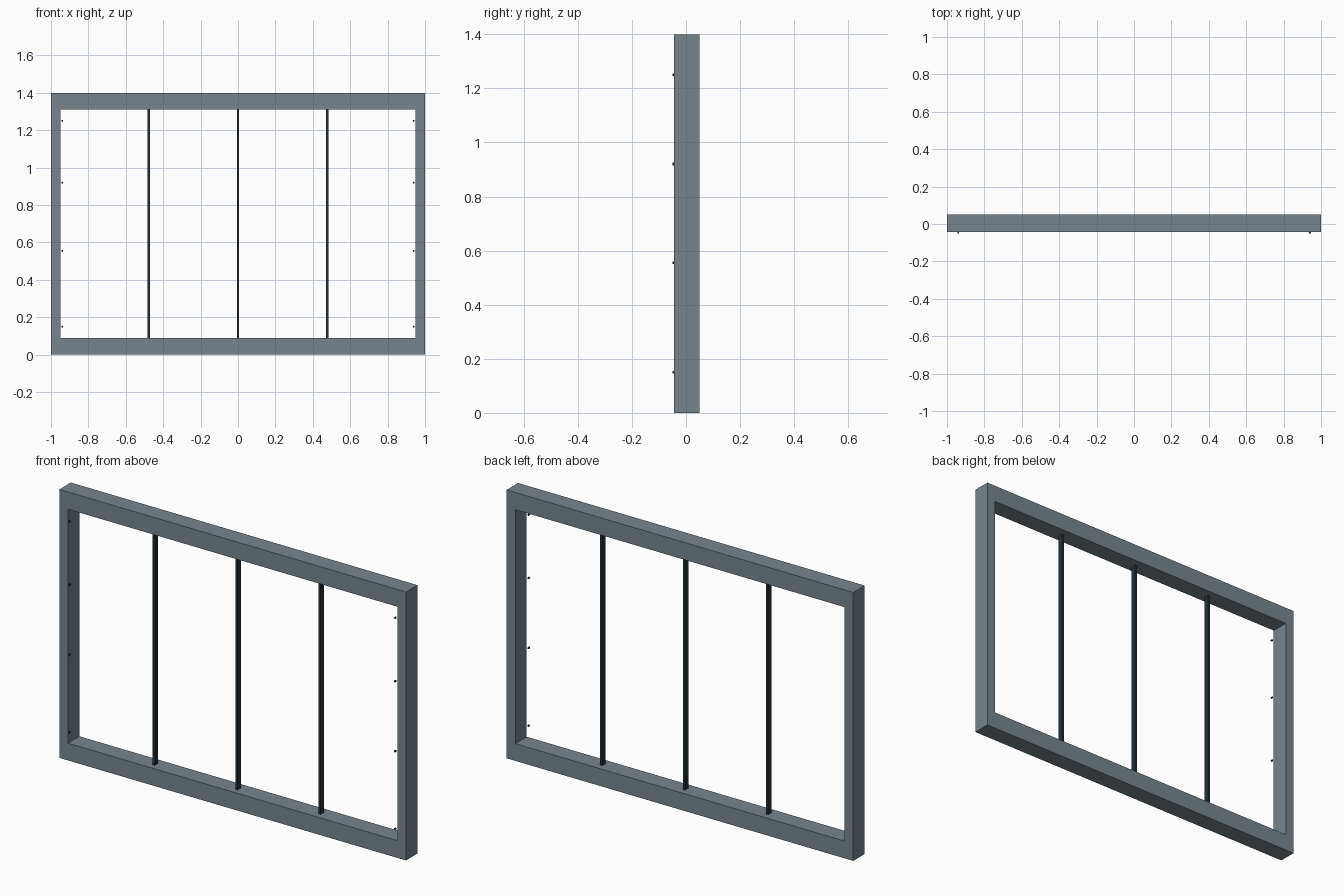
import bpy, bmesh, math
from mathutils import Matrix

if "Cube" in bpy.data.objects:
    bpy.data.objects.remove(bpy.data.objects["Cube"])


def material(name, rgb):
    m = bpy.data.materials.new(name)
    m.diffuse_color = (*rgb, 1)
    m.use_nodes = True
    m.node_tree.nodes["Principled BSDF"].inputs["Base Color"].default_value = m.diffuse_color
    return m


GREY = material("slate grey", (0.185, 0.235, 0.265))
DARK = material("dark blue grey", (0.018, 0.032, 0.040))
BLACK = material("screw black", (0.012, 0.016, 0.018))


def add(name, bm, mat):
    bmesh.ops.recalc_face_normals(bm, faces=bm.faces)
    me = bpy.data.meshes.new(name)
    bm.to_mesh(me)
    bm.free()
    me.materials.append(mat)
    ob = bpy.data.objects.new(name, me)
    bpy.context.collection.objects.link(ob)
    return ob


# Outer frame: one rectangular ring, extruded front to back
FRONT, BACK = -0.044, 0.05
bm = bmesh.new()
outer = [(-1, 0), (1, 0), (1, 1.4), (-1, 1.4)]
inner = [(-0.95, 0.09), (0.95, 0.09), (0.95, 1.31), (-0.95, 1.31)]
vo = [bm.verts.new((x, FRONT, z)) for x, z in outer]
vi = [bm.verts.new((x, FRONT, z)) for x, z in inner]
for i in range(4):
    j = (i + 1) % 4
    bm.faces.new((vo[i], vo[j], vi[j], vi[i]))
ring = bm.faces[:]
back = bmesh.ops.extrude_face_region(bm, geom=ring, use_keep_orig=True)["geom"]
bmesh.ops.translate(bm, vec=(0, BACK - FRONT, 0),
                    verts=[g for g in back if isinstance(g, bmesh.types.BMVert)])
add("window_frame", bm, GREY)

# Three thin upright bars
for name, x in (("left_bar", -0.478), ("middle_bar", 0), ("right_bar", 0.478)):
    bm = bmesh.new()
    bmesh.ops.create_cube(bm, size=1, matrix=Matrix.Translation((x, 0.002, 0.7))
                          @ Matrix.Diagonal((0.013, 0.028, 1.22, 1)))
    add(name, bm, DARK)

# Small screw heads along both side edges of the opening
for side, sx in (("left", -1), ("right", 1)):
    for n, z in enumerate((0.15, 0.555, 0.92, 1.25), 1):
        bm = bmesh.new()
        bmesh.ops.create_cone(bm, cap_ends=True, segments=12, radius1=0.005, radius2=0.005,
                              depth=0.008, matrix=Matrix.Translation((sx * 0.94, -0.046, z))
                              @ Matrix.Rotation(math.pi / 2, 4, 'X'))
        add(f"{side}_screw_{n}", bm, BLACK)
